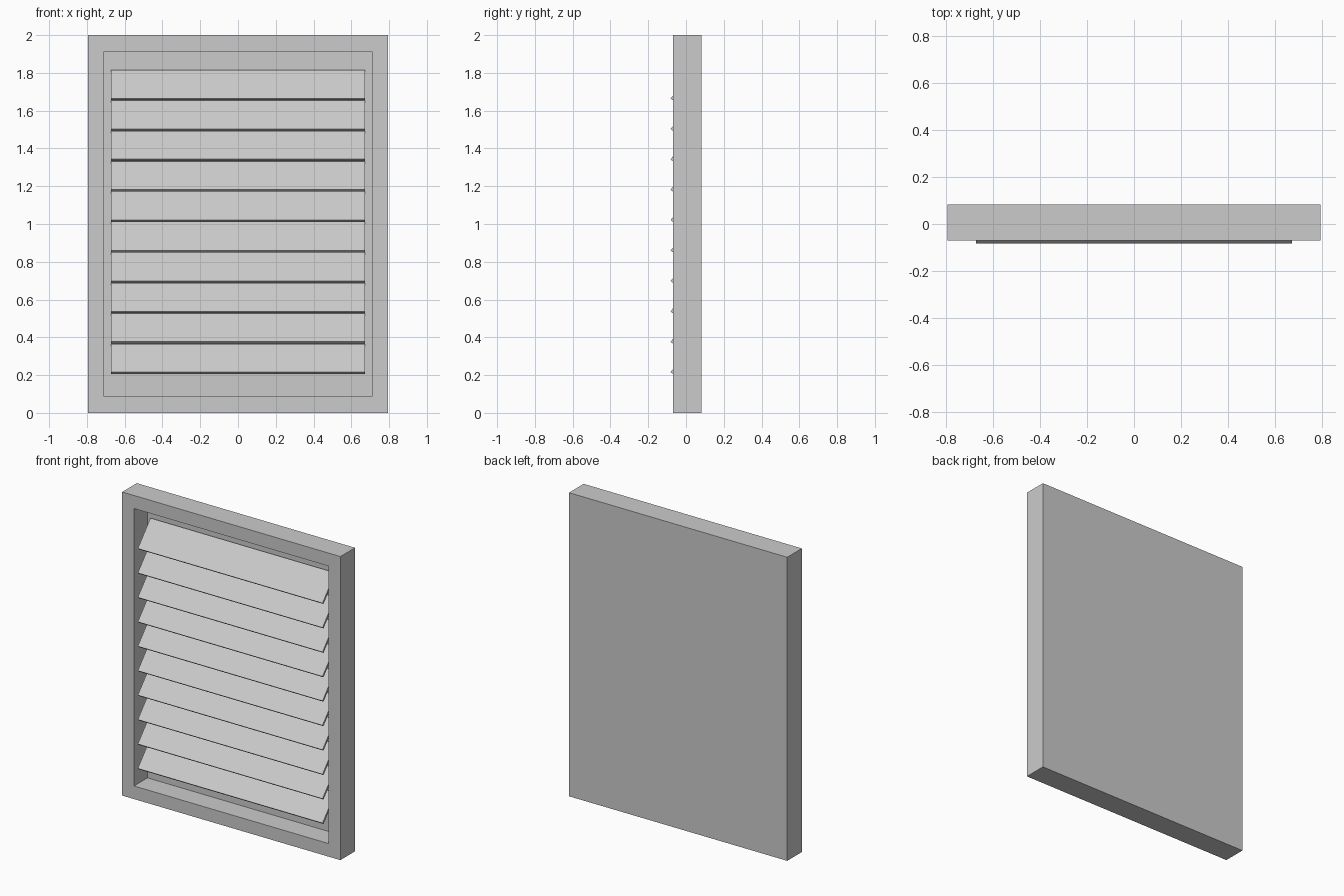
import bpy
import bmesh

cube = bpy.data.objects.get("Cube")
if cube:
    bpy.data.objects.remove(cube, do_unlink=True)

grey = bpy.data.materials.new("light_grey")
grey.use_nodes = True
grey.diffuse_color = (0.6, 0.6, 0.6, 1)
grey.node_tree.nodes["Principled BSDF"].inputs["Base Color"].default_value = (0.6, 0.6, 0.6, 1)

HALF_WIDTH, HEIGHT = 0.795, 2.0
FRONT, BACK = -0.07, 0.082
BORDER, RECESS = 0.122, 0.14


def make_object(name, bm):
    bmesh.ops.recalc_face_normals(bm, faces=bm.faces)
    mesh = bpy.data.meshes.new(name)
    bm.to_mesh(mesh)
    bm.free()
    mesh.materials.append(grey)
    obj = bpy.data.objects.new(name, mesh)
    bpy.context.collection.objects.link(obj)
    return obj


def extrude_profile(bm, profile, half_width):
    """Sweep a (y, z) outline along x."""
    face = bm.faces.new([bm.verts.new((-half_width, y, z)) for y, z in profile])
    result = bmesh.ops.extrude_face_region(bm, geom=[face])
    verts = [v for v in result["geom"] if isinstance(v, bmesh.types.BMVert)]
    bmesh.ops.translate(bm, verts=verts, vec=(2 * half_width, 0, 0))
    bm.normal_update()


# Frame: a slab with a deep recess in its front face
bm = bmesh.new()
extrude_profile(bm, [(FRONT, 0), (BACK, 0), (BACK, HEIGHT), (FRONT, HEIGHT)], HALF_WIDTH)
bmesh.ops.recalc_face_normals(bm, faces=bm.faces)
front = min(bm.faces, key=lambda f: f.calc_center_median().y)
bmesh.ops.inset_region(bm, faces=[front], thickness=BORDER)
floor = bmesh.ops.extrude_face_region(bm, geom=[front])
verts = [v for v in floor["geom"] if isinstance(v, bmesh.types.BMVert)]
bmesh.ops.translate(bm, verts=verts, vec=(0, RECESS, 0))
if front.is_valid:
    bmesh.ops.delete(bm, geom=[front], context="FACES_ONLY")
make_object("frame", bm)

# Louvre slats: tilted boards, lower edge just proud of the frame
SLATS, PITCH, FIRST = 10, 0.161, 0.216
TIP, DEPTH, RISE = -0.082, 0.132, 0.15
THICK_Y, THICK_Z = 0.011, -0.0097
for i in range(SLATS):
    z = FIRST + i * PITCH
    bm = bmesh.new()
    extrude_profile(bm, [
        (TIP, z),
        (TIP + THICK_Y, z + THICK_Z),
        (TIP + DEPTH + THICK_Y, z + RISE + THICK_Z),
        (TIP + DEPTH, z + RISE),
    ], HALF_WIDTH - BORDER)
    make_object(f"slat_{i + 1}", bm)
